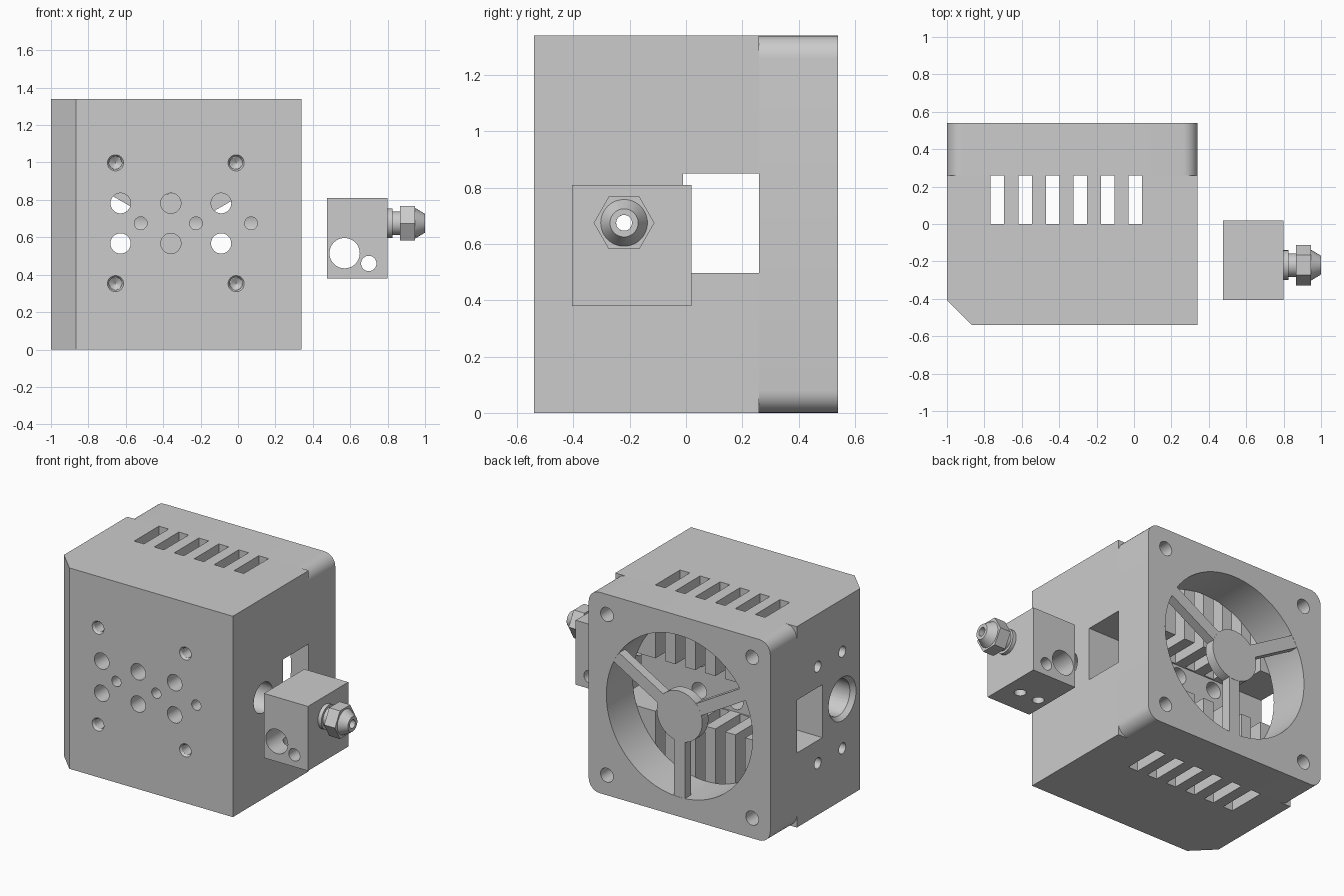
import bpy, bmesh
from math import pi, cos, sin, radians
from mathutils import Vector

if "Cube" in bpy.data.objects:
    bpy.data.objects.remove(bpy.data.objects["Cube"])

CX, CZ = -0.33, 0.67          # centre of the housing in x and z
BY, BZ = -0.22, 0.675         # axis of the main bore and nozzle


def place(a, b, t, axis):
    """Map two profile coordinates and a depth to xyz."""
    return {'X': (t, a, b), 'Y': (a, t, b), 'Z': (a, b, t)}[axis]


def finish(name, bm):
    bmesh.ops.recalc_face_normals(bm, faces=bm.faces)
    me = bpy.data.meshes.new(name)
    bm.to_mesh(me)
    bm.free()
    ob = bpy.data.objects.new(name, me)
    bpy.context.collection.objects.link(ob)
    return ob


def loft(name, p0, p1, t0, t1, axis):
    bm = bmesh.new()
    lo = [bm.verts.new(place(a, b, t0, axis)) for a, b in p0]
    hi = [bm.verts.new(place(a, b, t1, axis)) for a, b in p1]
    n = len(lo)
    bm.faces.new(lo)
    bm.faces.new(hi)
    for i in range(n):
        j = (i + 1) % n
        bm.faces.new((lo[i], lo[j], hi[j], hi[i]))
    return finish(name, bm)


def circle(a, b, r, n=48):
    return [(a + r * cos(2 * pi * i / n), b + r * sin(2 * pi * i / n)) for i in range(n)]


def cyl(name, a, b, r, t0, t1, axis, r2=None, n=48):
    return loft(name, circle(a, b, r, n), circle(a, b, r if r2 is None else r2, n), t0, t1, axis)


def box(name, x0, x1, y0, y1, z0, z1):
    p = [(x0, y0), (x1, y0), (x1, y1), (x0, y1)]
    return loft(name, p, p, z0, z1, 'Z')


def cut(target, cutter):
    cutter.hide_render = True
    m = target.modifiers.new("cut", 'BOOLEAN')
    m.operation, m.solver, m.object = 'DIFFERENCE', 'EXACT', cutter
    bpy.context.view_layer.objects.active = target
    bpy.ops.object.modifier_apply(modifier=m.name)
    bpy.data.objects.remove(cutter)


def ring_lathe(name, profile, n):
    """Revolve a closed (x, radius) profile around the bore axis."""
    bm = bmesh.new()
    rings = [[bm.verts.new((x, BY + r * cos(2 * pi * i / n), BZ + r * sin(2 * pi * i / n)))
              for i in range(n)] for x, r in profile]
    for k, ra in enumerate(rings):
        rb = rings[(k + 1) % len(rings)]
        for i in range(n):
            j = (i + 1) % n
            bm.faces.new((ra[i], ra[j], rb[j], rb[i]))
    return finish(name, bm)


# Cooling block with one chamfered upright edge
outline = [(-0.867, -0.54), (0.34, -0.54), (0.34, 0.26), (-1, 0.26), (-1, -0.407)]
block = loft("cooling_block", outline, outline, 0, 1.34, 'Z')

# Fin slots and the side window
for i in range(6):
    x = -0.73 + i * 0.1475
    cut(block, box("slot", x - 0.036, x + 0.036, 0, 0.4, -0.1, 1.5))
cut(block, box("window", -1.2, 0.5, -0.01, 0.4, 0.497, 0.85))

# Main bore with a wide chamfered mouth on the left
cut(block, cyl("bore", BY, BZ, 0.1, -1.2, 0.5, 'X'))
cut(block, cyl("mouth", BY, BZ, 0.12, -1.1, -0.72, 'X'))
cut(block, cyl("mouth_chamfer", BY, BZ, 0.17, -1.03, -0.97, 'X', 0.119))

# Front through holes and set screw holes
for x in (-0.628, -0.359, -0.09):
    for z in (0.567, 0.782):
        cut(block, cyl("front_hole", x, z, 0.054, -0.7, 0.1, 'Y'))
for x in (-0.52, -0.225, 0.07):
    cut(block, cyl("set_screw_hole", x, 0.675, 0.034, -0.7, BY, 'Y'))

# Blind mounting holes on the front and the left side
for x in (-0.655, -0.01):
    for z in (0.352, 0.998):
        cut(block, cyl("mount_hole", x, z, 0.034, -0.7, -0.3, 'Y', n=32))
        cut(block, cyl("mount_tip", x, z, 0.033, -0.301, -0.28, 'Y', 0.003, n=32))
        cut(block, cyl("mount_chamfer", x, z, 0.05, -0.55, -0.525, 'Y', 0.033, n=32))
for y in (BY, 0.04):
    for z in (0.345, 0.99):
        cut(block, cyl("side_hole", y, z, 0.036, -1.1, -0.8, 'X', n=32))

# Fan frame: rounded square with round opening and corner holes
R, H = 0.08, 0.67
rounded = []
for k, (sx, sz) in enumerate(((1, 1), (-1, 1), (-1, -1), (1, -1))):
    for i in range(9):
        a = radians(90 * k + i * 11.25)
        rounded.append((CX + sx * (H - R) + R * cos(a), CZ + sz * (H - R) + R * sin(a)))
frame = loft("fan_frame", rounded, rounded, 0.26, 0.54, 'Y')
cut(frame, cyl("opening", CX, CZ, 0.54, 0.2, 0.6, 'Y', n=96))
for sx in (-1, 1):
    for sz in (-1, 1):
        cut(frame, cyl("fan_screw", CX + sx * 0.536, CZ + sz * 0.536, 0.047, 0.2, 0.6, 'Y', n=32))

# Fan hub and three spokes
hub = cyl("fan_hub", CX, CZ, 0.168, 0.475, 0.54, 'Y')
spokes = []
for deg in (30, 150, 270):
    d = Vector((cos(radians(deg)), sin(radians(deg))))
    s = Vector((-d.y, d.x)) * 0.04
    c = Vector((CX, CZ))
    p = [tuple(c + d * 0.14 - s), tuple(c + d * 0.56 - s),
         tuple(c + d * 0.56 + s), tuple(c + d * 0.14 + s)]
    spokes.append(loft("fan_spoke", p, p, 0.476, 0.539, 'Y'))

# Heater block with cartridge, sensor, clamp screw and feed holes
heater = box("heater_block", 0.475, 0.8, -0.405, 0.02, 0.38, 0.81)
cut(heater, cyl("cartridge", 0.57, 0.515, 0.081, -0.6, 0.2, 'Y'))
cut(heater, cyl("sensor", 0.699, 0.46, 0.041, -0.6, 0.2, 'Y'))
for x in (0.545, 0.685):
    cut(heater, cyl("clamp_screw", x, -0.24, 0.036, 0.3, 0.46, 'Z', n=32))
cut(heater, cyl("feed", BY, BZ, 0.1, 0.4, 0.62, 'X'))
cut(heater, cyl("melt_channel", BY, BZ, 0.028, 0.5, 0.9, 'X', n=32))

# Nozzle: flange, neck and cone, plus the hexagonal collar
nozzle = ring_lathe("nozzle", [(0.8, 0.028), (0.8, 0.08), (0.825, 0.08), (0.825, 0.063),
                               (0.945, 0.063), (0.945, 0.083), (1.0, 0.05), (1.0, 0.028)], 48)
ring_lathe("nozzle_hex", [(0.865, 0.05), (0.865, 0.108), (0.945, 0.108), (0.945, 0.05)], 6)

# Smooth the round walls, keep edges sharp
for ob in (block, frame, hub, heater, nozzle):
    bpy.ops.object.select_all(action='DESELECT')
    ob.select_set(True)
    bpy.context.view_layer.objects.active = ob
    bpy.ops.object.shade_smooth_by_angle(angle=radians(25))
